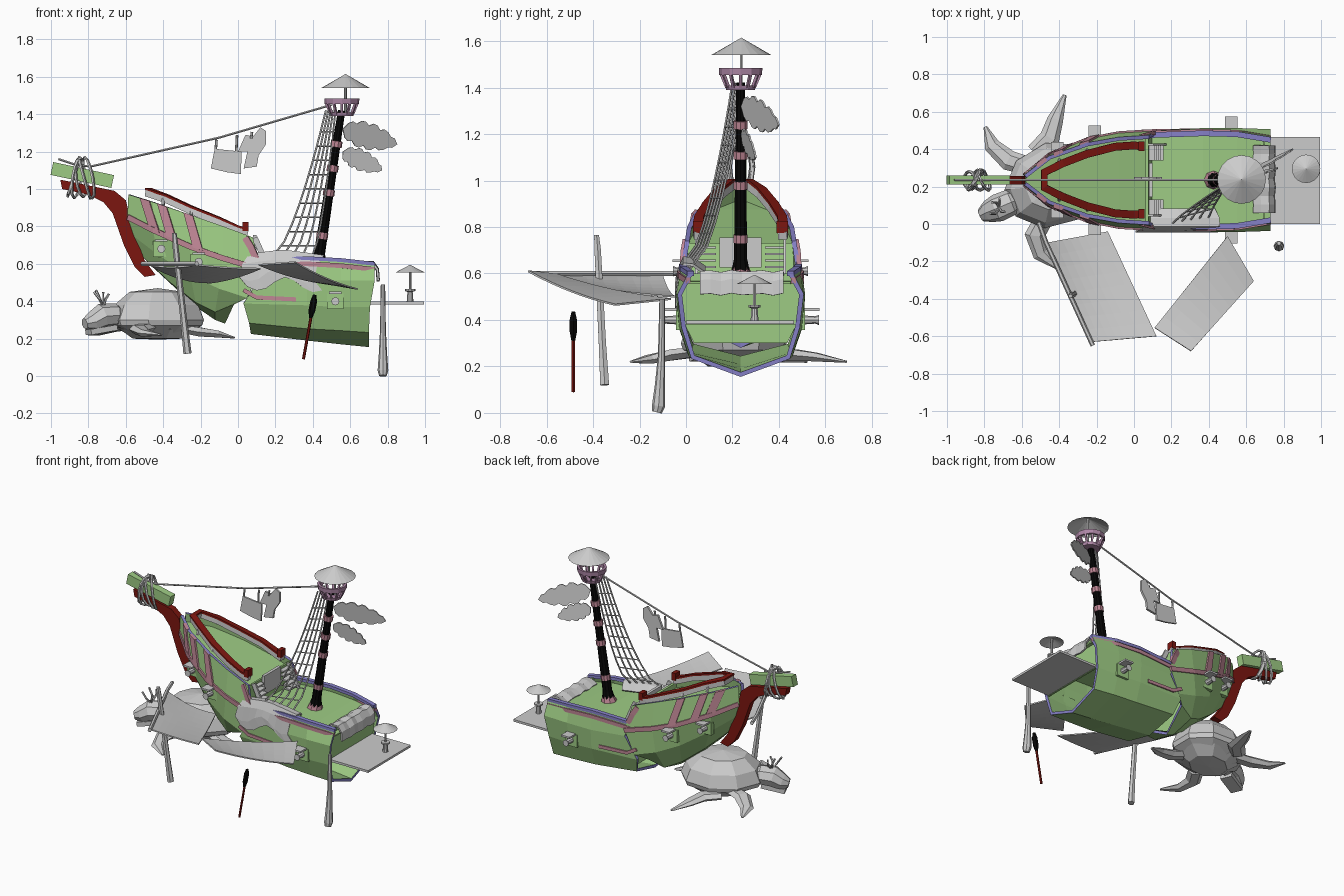
import bpy, bmesh, math, random
from mathutils import Vector as V, Matrix

if "Cube" in bpy.data.objects:
    bpy.data.objects.remove(bpy.data.objects["Cube"])
random.seed(3)
CY = 0.235  # ship centre line

def mat(name, c):
    m = bpy.data.materials.new(name)
    m.diffuse_color = (*c, 1)
    m.use_nodes = True
    m.node_tree.nodes["Principled BSDF"].inputs["Base Color"].default_value = m.diffuse_color
    return m
GREEN, PINK = mat("green", (0.34, 0.6, 0.23)), mat("pink", (0.52, 0.24, 0.3))
VIOLET, RED = mat("violet", (0.24, 0.22, 0.58)), mat("red", (0.2, 0.008, 0.005))
BLACK, MAUVE = mat("black", (0.002, 0.002, 0.002)), mat("mauve", (0.42, 0.24, 0.38))

def mesh(name, verts, faces, mats=(), solid=0.0, move=None):
    bm = bmesh.new()
    vs = [bm.verts.new(v) for v in verts]
    for f in faces:
        bm.faces.new([vs[i] for i in f])
    bmesh.ops.remove_doubles(bm, verts=bm.verts, dist=1e-5)
    bmesh.ops.dissolve_degenerate(bm, edges=bm.edges, dist=1e-6)
    bmesh.ops.recalc_face_normals(bm, faces=bm.faces)
    if move:
        bmesh.ops.transform(bm, matrix=move, verts=bm.verts)
    me = bpy.data.meshes.new(name)
    bm.to_mesh(me)
    bm.free()
    ob = bpy.data.objects.new(name, me)
    bpy.context.collection.objects.link(ob)
    for m in mats:
        me.materials.append(m)
    if solid:
        s = ob.modifiers.new("thickness", "SOLIDIFY")
        s.thickness, s.offset, s.material_offset_rim = solid, 0, len(mats) - 1 if mats else 0
    return ob

def grid(name, rows, mats=(), solid=0.0, move=None):
    n = len(rows[0])
    faces = [(i*n+j, i*n+j+1, (i+1)*n+j+1, (i+1)*n+j) for i in range(len(rows)-1) for j in range(n-1)]
    return mesh(name, [p for r in rows for p in r], faces, mats, solid, move)

def plate(name, pts, thick, mats=()):
    return mesh(name, pts, [range(len(pts))], mats, thick)

def rect(w, h):
    return [(-w/2, -h/2), (w/2, -h/2), (w/2, h/2), (-w/2, h/2)]

def ring(r, n=6, squash=1):
    return [(r*math.cos(6.28319*i/n), r*squash*math.sin(6.28319*i/n)) for i in range(n)]

def sweep(name, pts, sec, mats=(), scales=None):
    pts, n, verts = [V(p) for p in pts], len(sec), []
    steep = abs((pts[-1] - pts[0]).normalized().z) > 0.95
    for i, p in enumerate(pts):
        t = (pts[min(i+1, len(pts)-1)] - pts[max(i-1, 0)]).normalized()
        ref = V((0, 1, 0)) if steep or abs(t.z) > 0.98 else V((0, 0, 1))
        side = t.cross(ref).normalized()
        up, k = side.cross(t), scales[i] if scales else 1
        verts += [p + side*u*k + up*v*k for u, v in sec]
    faces = [(i*n+j, i*n+(j+1) % n, (i+1)*n+(j+1) % n, (i+1)*n+j) for i in range(len(pts)-1) for j in range(n)]
    return mesh(name, verts, faces + [range(n), range(len(verts)-n, len(verts))], mats)

def lathe(name, prof, n, loc, mats=(), turn=0.0, sx=1, sy=1):
    rows = [[(r*sx*math.cos(6.28319*j/n), r*sy*math.sin(6.28319*j/n), z) for j in range(n+1)] for r, z in prof]
    return grid(name, rows, mats, 0, Matrix.Translation(loc) @ Matrix.Rotation(turn, 4, 'Z'))

def box(name, c, s, mats=()):
    return sweep(name, [(c[0]-s[0]/2, c[1], c[2]), (c[0]+s[0]/2, c[1], c[2])], rect(s[1], s[2]), mats)

def along(row, x):  # point on a hull line at a given x
    for a, b in zip(row, row[1:]):
        if x <= b[0] or b is row[-1]:
            return V(a).lerp(V(b), (x-a[0]) / (b[0]-a[0]))

def out(p, s, extra=0.0):  # hull half-breadth to world on side s
    return (p[0], CY + s*(p[1]+extra), p[2])

# hull halves: lines from sheer down to keel as (x, half breadth, z)
bow = [[(-.58, .02, .97), (-.45, .12, .93), (-.25, .19, .86), (-.08, .22, .80), (.08, .23, .74)],
       [(-.585, .02, .85), (-.45, .13, .78), (-.25, .21, .69), (-.08, .243, .63), (.12, .255, .57)],
       [(-.55, .015, .75), (-.42, .11, .65), (-.25, .19, .54), (-.1, .235, .47), (.05, .252, .42)],
       [(-.5, .01, .64), (-.36, .08, .51), (-.22, .13, .40), (-.12, .17, .35), (-.02, .2, .39)],
       [(-.46, 0, .6), (-.32, 0, .47), (-.2, 0, .365), (-.12, 0, .31), (-.07, 0, .29)]]
stern = [[(.08, .24, .62), (.37, .25, .63), (.55, .245, .62), (.73, .215, .60)],
         [(.12, .255, .53), (.37, .268, .51), (.55, .268, .51), (.73, .262, .51)],
         [(.03, .25, .39), (.37, .26, .38), (.55, .255, .37), (.705, .245, .37)],
         [(.06, .21, .29), (.37, .22, .26), (.55, .215, .25), (.7, .205, .24)],
         [(.07, 0, .235), (.37, 0, .2), (.55, 0, .18), (.7, 0, .165)]]
for name, h in (("bow", bow), ("stern", stern)):
    rows = [[out(p, 1) for p in r] for r in h] + [[out(p, -1) for p in r] for r in h[-2::-1]]
    grid(name + "_hull", rows, (GREEN, VIOLET), 0.02)
    drop = 0.06 if name == "bow" else 0.04
    grid(name + "_deck", [[(x, CY + s*y, z-drop) for x, y, z in h[0]] for s in (1, -1)], (GREEN,), 0.01)
# transom above the open lower stern
plate("transom", [(.695, CY+s*y, z) for s, e in ((1, 1), (-1, -1)) for y, z in ((.21, .6), (.255, .51), (.24, .38))[::e]],
      .012, (GREEN,))
plate("hold_wall", [(.1, CY+y, z) for y, z in ((-.245, .57), (.245, .57), (.245, .39), (.2, .3), (-.2, .3), (-.245, .39))],
      .01, (GREEN,))

# wales, sheer strips and ribs, both sides
for s in (1, -1):
    sweep("bow_wale", [out(p, s, .008) for p in bow[1]], rect(.02, .03), (PINK,))
    sweep("stern_wale", [out((x, y+.012, z-.03), s) for x, y, z in stern[0]], rect(.022, .025), (PINK,))
    sweep("stern_sheer", [out(p, s) for p in stern[0]], rect(.03, .02), (VIOLET,))
    sweep("step_post", [out((.04, .235, .74), s), out((.07, .245, .69), s), out((.1, .25, .62), s)], rect(.02, .035), (PINK,))
    sweep("lower_stripe", [out(p, s, .006) for p in ((.03, .255, .46), (.1, .258, .42), (.31, .262, .41))], rect(.015, .022), (PINK,))
    for x in (-.52, -.43, -.29):
        a, b = along(bow[0], x), along(bow[0], x+.05)
        c, d = along(bow[1], x+.105), along(bow[1], x+.05)
        plate("rib", [out(p, s, .01) for p in (a, b, c, d)], .022, (PINK,))
    for x, y, z in ((-.41, .125, .68), (-.21, .215, .61), (.52, .262, .40)):  # gun ports
        box("gun_port", (x, CY+s*y, z), (.09, .03, .085), (GREEN,))
        box("port_lid", (x, CY+s*(y+.045), z+.045), (.065, .065, .012))
        sweep("cannon", [(x, CY+s*y, z), (x, CY+s*(y+.06), z), (x, CY+s*(y+.075), z)], ring(.02, 8), (), (1, .8, 1.1))

# bow rail: red cap over a grey under rail
half = [(.05, .18, .785), (.0, .185, .80), (-.1, .178, .845), (-.25, .14, .905), (-.38, .09, .965), (-.48, .04, 1.0)]
rail = [out(p, 1) for p in half] + [out(p, -1) for p in half[::-1]]
sweep("rail_cap", rail, rect(.042, .012), (RED,))
sweep("under_rail", [(x, y, z-.022) for x, y, z in rail], rect(.04, .034))
for s in (1, -1):
    box("rail_end", (.04, CY+s*.18, .8), (.03, .05, .05), (RED,))
    for x in (-.4, -.25, -.1, 0):
        sweep("rail_post", [out(along(bow[0], x), s, -.03), out(along(half[::-1], x), s)], ring(.01))

# stem, bowsprit and lashing
stem = [(-.95, 1.05), (-.94, 1.0), (-.8, .97), (-.72, .93), (-.67, .87), (-.61, .7), (-.55, .58), (-.5, .53),
        (-.44, .54), (-.5, .62), (-.56, .78), (-.6, .94), (-.66, .99), (-.85, 1.03)]
plate("stem", [(x, CY, z) for x, z in stem], .045, (RED,))
sweep("bowsprit", [(-.995, CY, 1.11), (-.67, CY, 1.04)], rect(.05, .07), (GREEN,))
for k in range(5):
    cx, r = -.88 + .02*k, random.uniform(.05, .08)
    sweep("lashing", [(cx + .03*math.sin(a+k), CY + r*.8*math.cos(a), 1.06 + (r+.04)*math.sin(a))
          for a in [6.2832*i/12 for i in range(13)]], ring(.009, 5))
sweep("stay_rope", [(-.96, CY, 1.16), (-.87, CY, 1.13), (-.79, CY, 1.12), (-.1, CY, 1.275), (.5, CY, 1.45)], ring(.006, 5))

# mast, bands and crow's nest
def mx(z): return .43 + (z-.62)*.155
sweep("mast", [(mx(z), CY, z) for z in (.56, .62, .66, 1, 1.42)], ring(.03, 10), (BLACK,), (1.4, 1.3, 1, .85, .65))
sweep("mast_foot", [(mx(.58), CY, .58), (mx(.63), CY, .63)], ring(.045, 8), (PINK,), (1.2, .8))
for z in (.75, .98, 1.11, 1.24):
    sweep("mast_band", [(mx(z-.017), CY, z-.017), (mx(z+.017), CY, z+.017)], ring(.031, 10), (PINK,))
N = (.555, CY, 0)
lathe("nest_floor", [(0, 1.39), (.062, 1.39), (.066, 1.41), (0, 1.41)], 12, N, (MAUVE,))
lathe("nest_rim", [(.078, 1.455), (.092, 1.455), (.094, 1.485), (.078, 1.485), (.078, 1.455)], 12, N, (MAUVE,))
for i in range(12):
    c, s = math.cos(i*.5236), math.sin(i*.5236)
    sweep("nest_post", [(N[0]+.06*c, CY+.06*s, 1.4), (N[0]+.085*c, CY+.085*s, 1.46)], rect(.012, .012), (MAUVE,))

def parasol(name, x, y, base, rim, top, r):
    lathe(name + "_shade", [(0, top), (r, rim), (0, top-.012)], 20, (x, y, 0))
    sweep(name + "_pole", [(x, y, base), (x, y, top-.005)], ring(.007))
parasol("nest_parasol", .575, .238, 1.4, 1.54, 1.615, .13)

# shrouds with ratlines
def shroud(i, t):
    return (.17 + .055*i + (.3-.042*i)*t**.65, -.03 + .012*i + .23*t**.55, .62 + .8*t)
for i in range(5):
    sweep("shroud", [shroud(i, k/8) for k in range(9)], ring(.0055, 5))
for k in range(1, 10):
    sweep("ratline", [shroud(i, k/10.5) for i in range(5)], ring(.004, 4))

# palm leaves on the mast
def leaf(base, tip, w):
    base, tip, w, n = V(base), V(tip), V(w), 14
    def side(s):
        return [base.lerp(tip, i/n) + w*s*(math.sin(math.pi*(i/n)**.8)**.6 * (.75 if i % 3 == 0 else 1)) for i in range(1, n)]
    plate("palm_leaf", [base] + side(1) + [tip] + side(-1)[::-1], .008)
leaf((.56, .24, 1.32), (.85, .4, 1.24), (.02, .0, .07))
leaf((.56, .24, 1.2), (.77, .3, 1.1), (.03, 0, .05))

# washing on the stay
plate("washed_cloth", [(-.145, CY, 1.11), (-.125, CY, 1.215), (.02, CY, 1.2), (.015, CY, 1.08), (-.06, CY, 1.09)], .012)
plate("washed_shirt", [(x, CY+.01, z) for x, z in ((.0, 1.2), (.04, 1.29), (.08, 1.28), (.12, 1.33), (.15, 1.31), (.15, 1.24),
      (.11, 1.18), (.1, 1.12), (.03, 1.11), (.05, 1.2))], .015)
for x, z in ((-.12, 1.2), (-.01, 1.19), (.07, 1.27)):
    sweep("peg", [(x, CY, z), (x+.005, CY, 1.29+.22*x)], ring(.007))

# break wall with door and steps
plate("break_wall", [(.09, CY-.23, .57), (.09, CY+.23, .57), (.07, CY+.225, .73), (.07, CY-.225, .73)], .015, (GREEN,))
box("door", (.09, CY, .69), (.02, .18, .13))
for s in (1, -1):
    for i in range(5):
        box("step", (.14-.012*i, CY+s*.145, .6+.028*i), (.035, .08, .01))
    sweep("step_string", [(.16, CY+s*.19, .585), (.09, CY+s*.19, .74)], rect(.012, .03))

# draped cloths on side rail and stern rail
def drape(name, prof, f, n=8):
    return grid(name, [[f(a, z, i/n) for a, z in prof] for i in range(n+1)], (), .012)
drape("side_cloth", [(.08, .63), (.03, .665), (-.01, .67), (-.03, .62), (-.04, .55), (-.04, .5)],
      lambda y, z, u: (.03 + .4*u + .03*math.sin(z*30), y - .006*math.sin(u*25),
                       z - .06*(abs(u-.45)**1.2) - (.03*math.sin(u*9) if z < .6 else 0)))
drape("stern_cloth", [(.64, .58), (.68, .605), (.72, .605), (.745, .57), (.75, .51)],
      lambda x, z, u: (x + .003*math.sin(u*22), .06 + .36*u, z + .005*math.sin(u*20)))

# loose sails
def sail(name, a, b, c, d, sag_u, sag_v, n=8):
    a, b, c, d = map(V, (a, b, c, d))
    grid(name, [[a.lerp(b, u).lerp(d.lerp(c, u), v) - V((0, 0, sag_u*(1-.8*v)*4*u*(1-u) + sag_v*4*v*(1-v)))
         for u in [i/n for i in range(n+1)]] for v in [j/n for j in range(n+1)]], (), .008)
sail("fore_sail", (-.465, -.1, .59), (-.14, -.04, .5), (.12, -.6, .575), (-.22, -.63, .595), .025, .01)
sail("aft_sail", (.11, -.555, .595), (.305, -.68, .61), (.64, -.305, .465), (.5, -.065, .49), 0, .015)
sweep("sail_yard", [(-.51, .01, .6), (-.47, -.1, .6), (-.22, -.65, .6)], ring(.013))
sweep("sail_pole", [(-.34, -.385, .765), (-.335, -.38, .7), (-.29, -.36, .3), (-.27, -.35, .12)], ring(.02), (), (.6, .8, .9, 1.1))

# oars
sweep("stern_paddle", [(.775, -.103, .49), (.775, -.105, .25), (.775, -.112, .12), (.775, -.118, .03), (.775, -.125, .002)],
      ring(.026, 8), (), (.45, .6, .85, 1.1, .8))
sweep("oar_shaft", [(.35, -.485, .09), (.393, -.485, .33)], ring(.008), (RED,))
sweep("oar_blade", [(.388, -.485, .31), (.395, -.485, .35), (.405, -.485, .4), (.41, -.485, .435)], ring(.018, 6), (BLACK,), (.5, 1, 1, .5))

# stern platform with little table and parasol
box("platform", (.845, .232, .39), (.3, .465, .015))
parasol("table_parasol", .92, .295, .4, .555, .595, .076)
lathe("table", [(0, .398), (.018, .398), (.014, .45), (.028, .455), (.028, .465), (0, .465)], 10, (.92, .295, 0))

# sea turtle under the bow
T = (-.43, .21, 0)
lathe("turtle_shell", [(0, .225), (.15, .225), (.235, .27), (.245, .3), (.215, .38), (.14, .45), (0, .47)], 9, T, (), .4, 1.1, .92)
lathe("turtle_belly", [(0, .195), (.13, .2), (.2, .25), (0, .26)], 8, T, (), .4, 1.1, .9)
sweep("turtle_neck", [(-.58, .15, .3), (-.66, .115, .31)], ring(.05, 7))
sweep("turtle_head", [(-.62, .13, .31), (-.66, .115, .325), (-.73, .085, .32), (-.78, .065, .29), (-.82, .045, .28)],
      ring(.075, 8, .9), (), (.6, .95, 1, .8, .45))
sweep("turtle_jaw", [(-.66, .11, .26), (-.8, .05, .235)], rect(.08, .03))
for dx, dy, z in ((-.04, .03, .46), (.0, .05, .45), (-.05, -.03, .45), (.03, -.02, .44)):
    sweep("turtle_feeler", [(-.72, .085, .37), (-.72+dx*.4, .085+dy, .41), (-.72+dx, .085+dy, z)], ring(.007, 5))
for pts in ([(-.57, .31, .27), (-.67, .34, .26), (-.76, .42, .235), (-.795, .52, .22)],
            [(-.48, .03, .26), (-.53, -.06, .25), (-.5, -.16, .23), (-.41, -.235, .22)],
            [(-.53, .38, .25), (-.45, .46, .25), (-.42, .56, .24), (-.37, .69, .22)],
            [(-.28, .15, .25), (-.2, .12, .235), (-.11, .12, .225), (-.02, .15, .205)]):
    sweep("turtle_flipper", pts, ring(.05, 6, .5), (), (1, 1.1, .85, .2))
